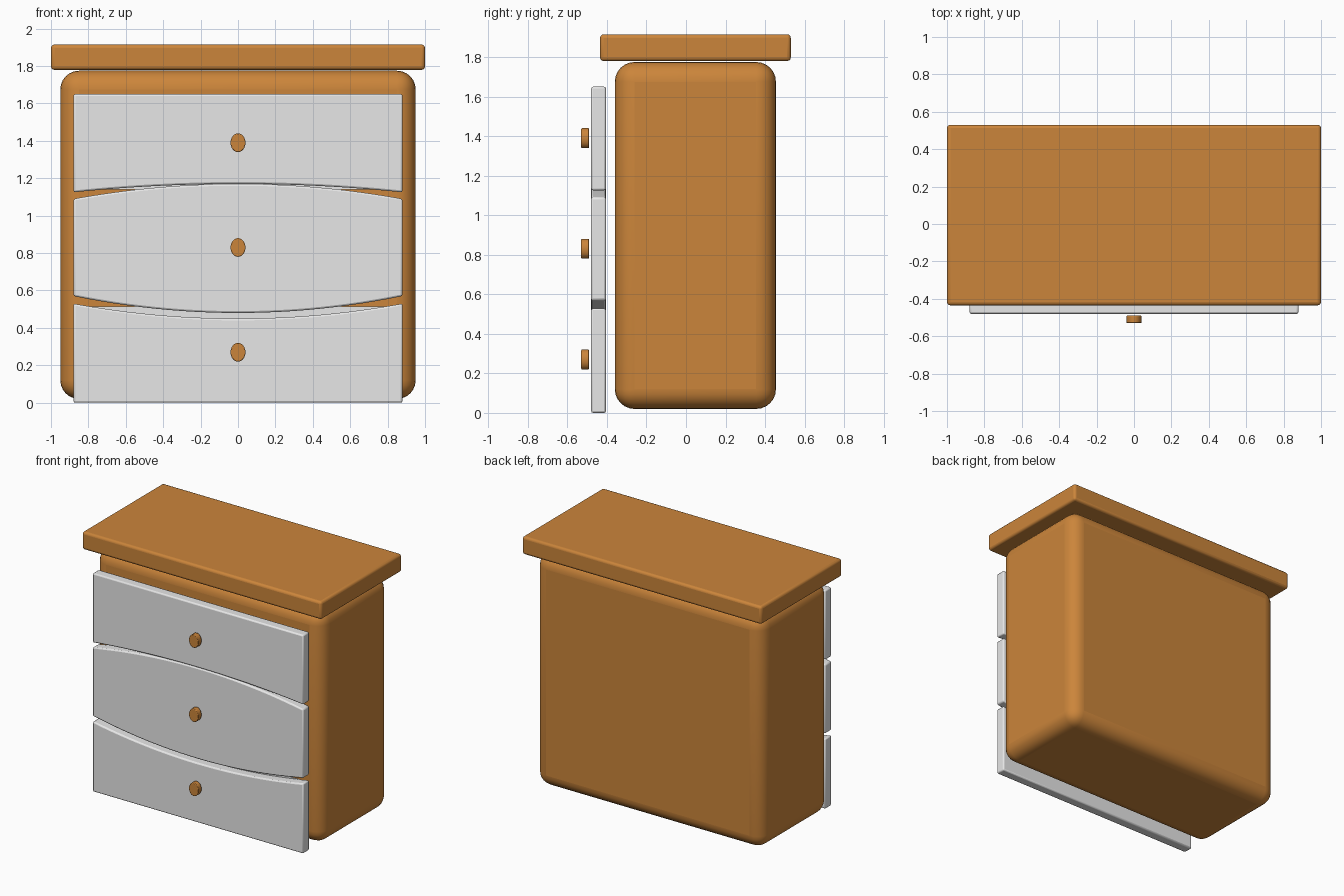
import bpy, bmesh, math
from mathutils import Matrix

old = bpy.data.objects.get("Cube")
if old:
    bpy.data.objects.remove(old, do_unlink=True)


def material(name, colour):
    m = bpy.data.materials.new(name)
    m.use_nodes = True
    m.diffuse_color = colour
    m.node_tree.nodes["Principled BSDF"].inputs["Base Color"].default_value = colour
    return m


WOOD = material("warm_wood", (0.60, 0.235, 0.043, 1))
GREY = material("light_grey", (0.8, 0.8, 0.8, 1))


def finish(bm, name, mat, bevel, segments, angle=40):
    bmesh.ops.recalc_face_normals(bm, faces=bm.faces)
    mesh = bpy.data.meshes.new(name)
    bm.to_mesh(mesh)
    bm.free()
    mesh.materials.append(mat)
    ob = bpy.data.objects.new(name, mesh)
    bpy.context.collection.objects.link(ob)
    if bevel:
        mod = ob.modifiers.new("rounded_edges", 'BEVEL')
        mod.width, mod.segments = bevel, segments
        mod.limit_method, mod.angle_limit = 'ANGLE', math.radians(30)
    bpy.ops.object.select_all(action='DESELECT')
    ob.select_set(True)
    bpy.context.view_layer.objects.active = ob
    bpy.ops.object.shade_smooth_by_angle(angle=math.radians(angle))
    return ob


def box(name, mat, lo, hi, bevel, segments):
    bm = bmesh.new()
    bmesh.ops.create_cube(bm, size=1)
    for v in bm.verts:
        v.co = [(a + b) / 2 + c * (b - a) for a, b, c in zip(lo, hi, v.co)]
    return finish(bm, name, mat, bevel, segments)


def drawer(name, bottom, top, steps=24, half=0.88):
    """Front panel whose edges are parabolas given as (centre z, end z)."""
    def edge(curve):
        n = steps if curve[0] != curve[1] else 1
        ts = [2 * i / n - 1 for i in range(n + 1)]
        return [(half * t, curve[0] + (curve[1] - curve[0]) * t * t) for t in ts]
    outline = edge(bottom) + edge(top)[::-1]
    bm = bmesh.new()
    face = bm.faces.new([bm.verts.new((x, -0.48, z)) for x, z in outline])
    ext = bmesh.ops.extrude_face_region(bm, geom=[face])
    verts = [g for g in ext["geom"] if isinstance(g, bmesh.types.BMVert)]
    bmesh.ops.translate(bm, verts=verts, vec=(0, 0.075, 0))
    return finish(bm, name, GREY, 0.01, 2)


# Cabinet and worktop
box("cabinet_body", WOOD, (-0.95, -0.36, 0.02), (0.95, 0.455, 1.775), 0.1, 6)
box("top_board", WOOD, (-1, -0.435, 1.78), (1, 0.53, 1.915), 0.018, 3)

# Drawer fronts with bowed edges
drawer("bottom_drawer", (0, 0), (0.45, 0.53))
drawer("middle_drawer", (0.48, 0.57), (1.17, 1.09))
drawer("top_drawer", (1.17, 1.125), (1.65, 1.65))

# Thin plates behind the curved gaps
box("lower_gap_plate", GREY, (-0.8, -0.414, 0.42), (0.8, -0.406, 0.515), 0, 1)
box("upper_gap_plate", GREY, (-0.8, -0.414, 1.14), (0.8, -0.406, 1.22), 0, 1)

# Oval knobs
for name, z in (("bottom", 0.27), ("middle", 0.83), ("top", 1.39)):
    bm = bmesh.new()
    bmesh.ops.create_cone(bm, cap_ends=True, segments=32, radius1=1, radius2=1, depth=0.04)
    place = Matrix.Translation((0, -0.51, z)) @ Matrix.Diagonal((0.04, 1, 0.05, 1))
    bmesh.ops.transform(bm, verts=bm.verts, matrix=place @ Matrix.Rotation(math.pi / 2, 4, 'X'))
    finish(bm, name + "_knob", WOOD, 0.004, 2)
